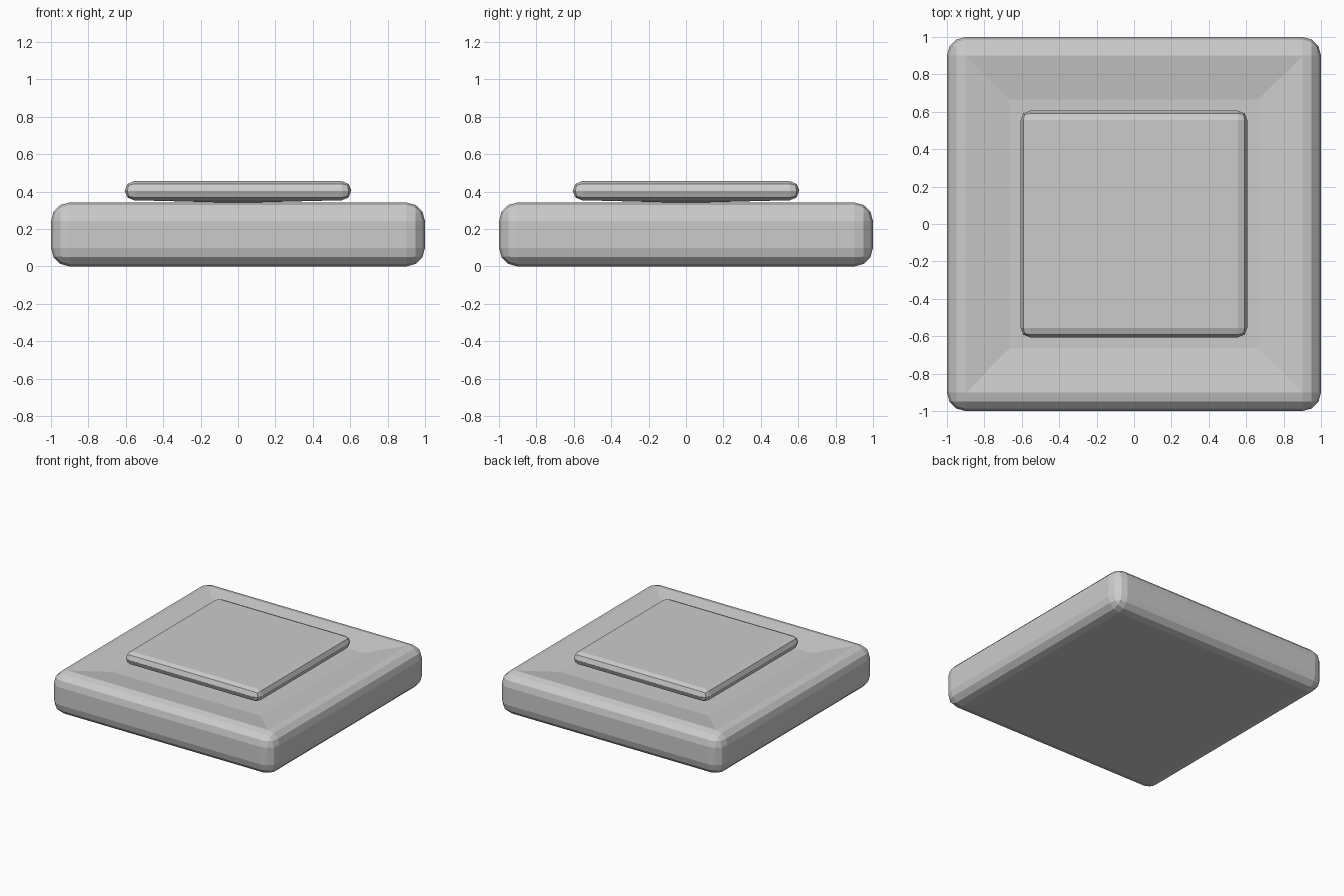
import bpy
import bmesh
from mathutils import Vector

default = bpy.data.objects.get("Cube")
if default:
    bpy.data.objects.remove(default, do_unlink=True)

GREY = (0.6, 0.6, 0.6, 1.0)
grey = bpy.data.materials.new("light_grey")
grey.use_nodes = True
grey.diffuse_color = GREY
grey.node_tree.nodes["Principled BSDF"].inputs["Base Color"].default_value = GREY


def rounded_slab(name, width, bottom, top, radius, segments, finish):
    """Square slab with every edge rounded; finish() shapes its flat faces."""
    bm = bmesh.new()
    bmesh.ops.create_cube(bm, size=1)
    bmesh.ops.scale(bm, vec=(width, width, top - bottom), verts=bm.verts)
    bmesh.ops.translate(bm, vec=(0, 0, (top + bottom) / 2), verts=bm.verts)
    bmesh.ops.bevel(bm, geom=bm.edges[:], offset=radius, segments=segments,
                    profile=0.5, affect='EDGES')
    finish(bm)
    bmesh.ops.recalc_face_normals(bm, faces=bm.faces)
    mesh = bpy.data.meshes.new(name)
    bm.to_mesh(mesh)
    bm.free()
    mesh.materials.append(grey)
    obj = bpy.data.objects.new(name, mesh)
    bpy.context.collection.objects.link(obj)
    return obj


def extreme_face(bm, sign):
    return max(bm.faces, key=lambda f: sign * f.calc_center_median().z)


# Base: shallow tray with sloping walls sunk into the top
def sink_tray(bm):
    floor = extreme_face(bm, 1)
    bmesh.ops.inset_region(bm, faces=[floor], thickness=0.235, use_even_offset=True)
    bmesh.ops.translate(bm, vec=(0, 0, -0.038), verts=floor.verts)


rounded_slab("base", 2.0, 0, 0.342, 0.1, 3, sink_tray)


# Pad: thin cushion whose underside dips slightly to the middle
def dip_underside(bm):
    under = extreme_face(bm, -1)
    centre = bmesh.ops.poke(bm, faces=[under])["verts"][0]
    centre.co += Vector((0, 0, -0.014))


rounded_slab("raised_pad", 1.212, 0.354, 0.456, 0.05, 2, dip_underside)
